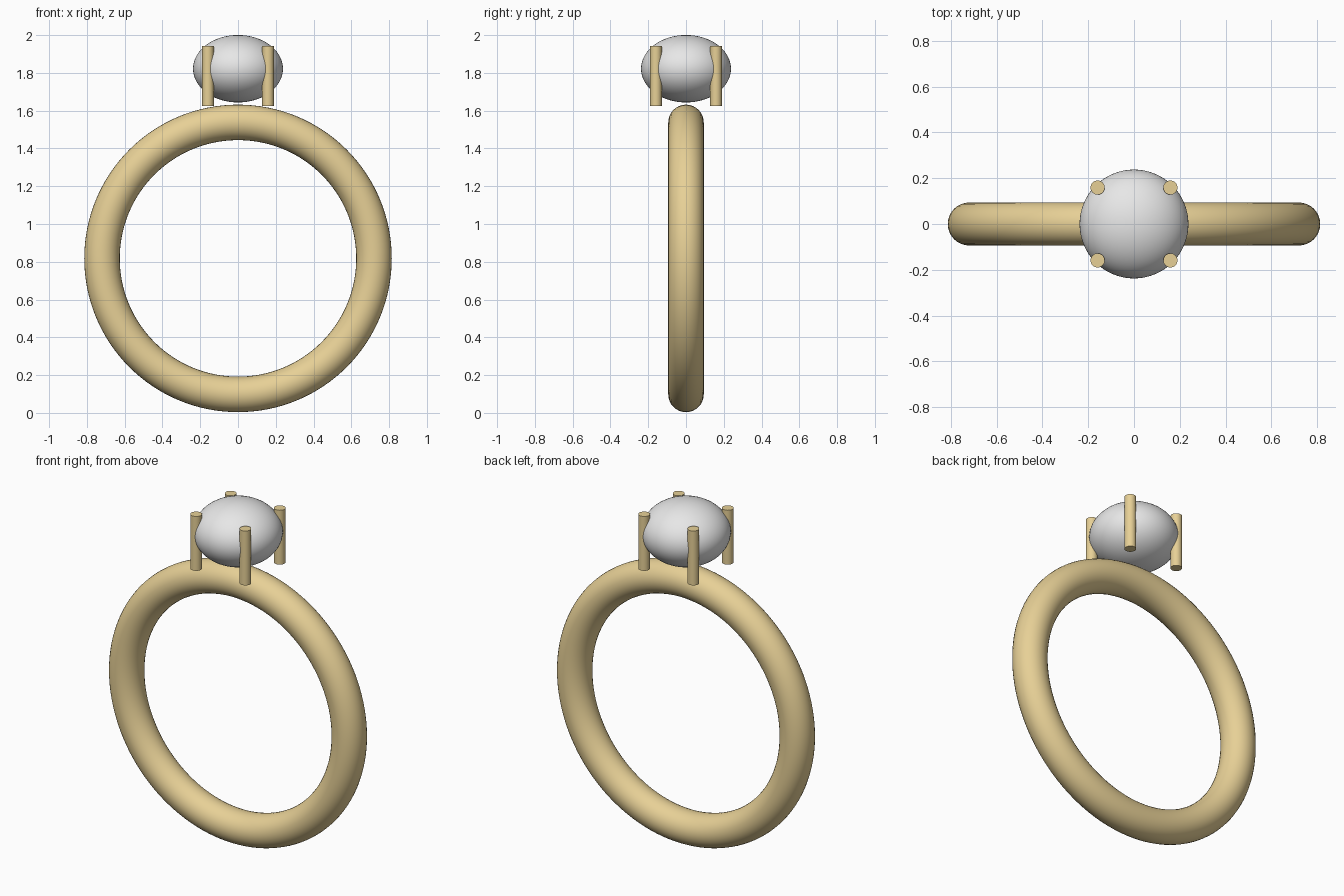
import bpy
import math

cube = bpy.data.objects.get("Cube")
if cube:
    bpy.data.objects.remove(cube, do_unlink=True)


def make_material(name, colour):
    mat = bpy.data.materials.new(name)
    mat.use_nodes = True
    mat.diffuse_color = colour
    mat.node_tree.nodes["Principled BSDF"].inputs["Base Color"].default_value = colour
    return mat


def finish(name, mat):
    """Name, colour and smooth the object just added."""
    obj = bpy.context.object
    obj.name = name
    obj.data.materials.append(mat)
    bpy.ops.object.shade_smooth_by_angle(angle=math.radians(40))
    return obj


gold = make_material("pale gold", (0.81, 0.64, 0.31, 1))
stone = make_material("white stone", (0.8, 0.8, 0.8, 1))

# Band, standing upright and facing the front
bpy.ops.mesh.primitive_torus_add(
    major_radius=0.72, minor_radius=0.094, major_segments=128, minor_segments=32,
    location=(0, 0, 0.818), rotation=(math.pi / 2, 0, 0))
finish("band", gold)

# Flattened round gem above the band
bpy.ops.mesh.primitive_uv_sphere_add(
    segments=64, ring_count=32, radius=0.238, location=(0, 0, 1.822))
bpy.context.object.scale.z = 0.75
finish("gem", stone)

# Four straight prongs gripping the gem
for side, x in (("right", -0.159), ("left", 0.159)):
    for end, y in (("front", -0.159), ("back", 0.159)):
        bpy.ops.mesh.primitive_cylinder_add(
            vertices=32, radius=0.031, depth=0.318, location=(x, y, 1.783))
        finish(f"prong_{end}_{side}", gold)
